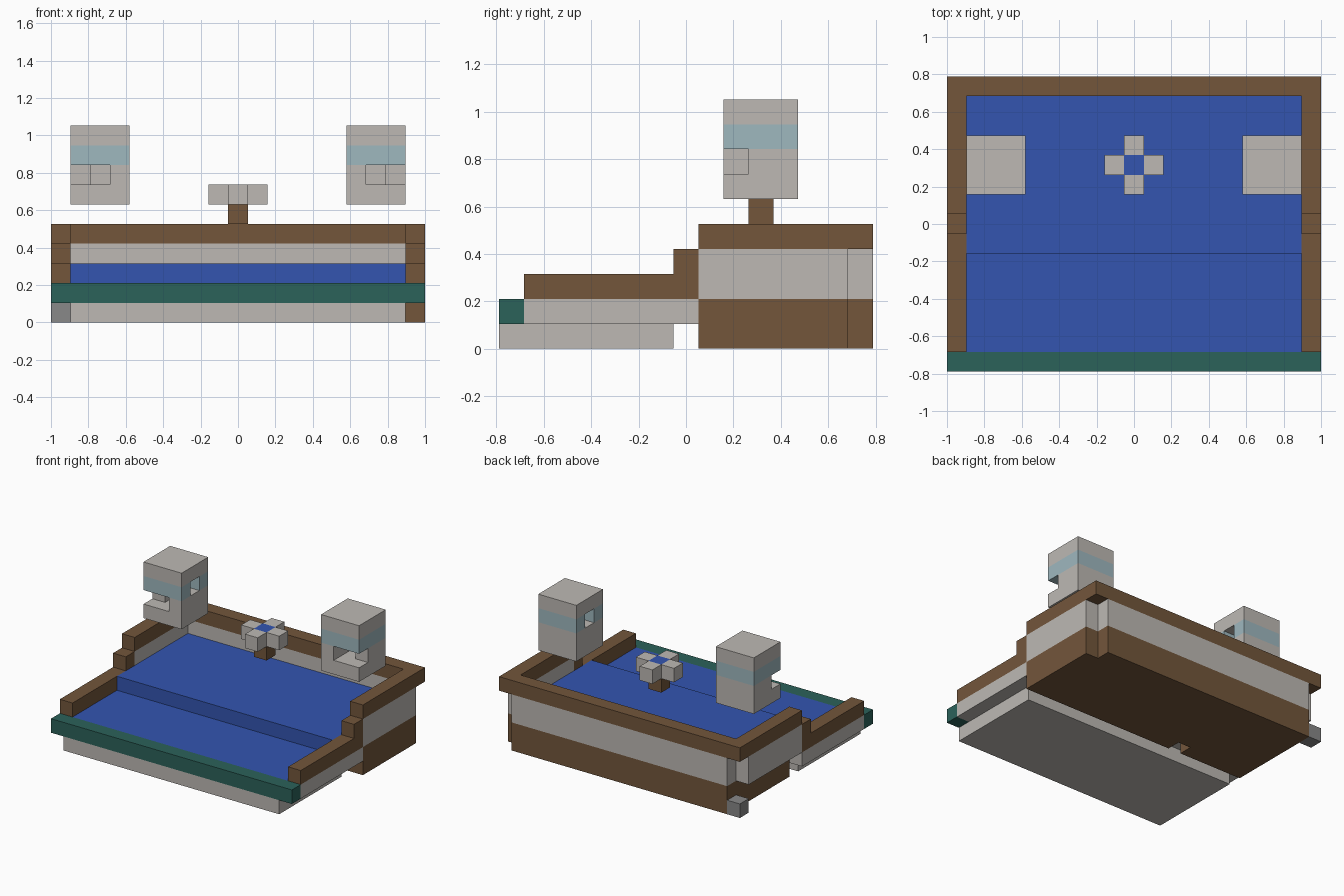
import bpy
import bmesh
from mathutils import Matrix, Vector

if "Cube" in bpy.data.objects:
    bpy.data.objects.remove(bpy.data.objects["Cube"], do_unlink=True)

# The model is laid out on a block grid: 19 wide, 15 deep, 10 high
WIDE, DEEP = 19, 15
UNIT = 2 / WIDE


def material(name, code):
    srgb = [int(code[i:i + 2], 16) / 255 for i in (0, 2, 4)]
    colour = [((c + 0.055) / 1.055) ** 2.4 for c in srgb] + [1]
    mat = bpy.data.materials.new(name)
    mat.use_nodes = True
    mat.diffuse_color = colour
    mat.node_tree.nodes["Principled BSDF"].inputs["Base Color"].default_value = colour
    return mat


wood = material("brown wood", "73563B")
plaster = material("pale grey plaster", "BDB9B4")
water = material("blue water", "3355B0")
teal = material("dark teal", "2B625A")
glass = material("pale blue glass", "9FB8BF")
stone = material("mid grey stone", "888888")


def part(name, mat, *boxes):
    """One object from boxes, each given as x, y and z ranges in blocks."""
    bm = bmesh.new()
    for box in boxes:
        low, high = (Vector(corner) for corner in zip(*box))
        centre = (low + high) / 2 - Vector((WIDE / 2, DEEP / 2, 0))
        place = Matrix.Translation(centre * UNIT) @ Matrix.Diagonal((high - low) * UNIT).to_4x4()
        bmesh.ops.create_cube(bm, size=1, matrix=place)
    mesh = bpy.data.meshes.new(name)
    bm.to_mesh(mesh)
    bm.free()
    mesh.materials.append(mat)
    obj = bpy.data.objects.new(name, mesh)
    bpy.context.collection.objects.link(obj)
    return obj


def flip(box):
    (a, b), y, z = box
    return (WIDE - b, WIDE - a), y, z


def pair(box):
    return box, flip(box)


inner = (1, 18)   # width between the side walls
edge = (18, 19)   # left side wall

# Front basin: footing, sill, curbs and shallow water
part("front_footing", plaster, (inner, (0, 7), (0, 1)))
part("front_sill", teal, ((0, WIDE), (0, 1), (1, 2)))
part("front_basin", plaster, *pair((edge, (1, 8), (1, 2))), (inner, (6, 8), (1, 2)))
part("front_curbs", wood, *pair((edge, (1, 8), (2, 3))), *pair((edge, (7, 8), (3, 4))))
part("shallow_water", water, (inner, (1, 6), (1, 2)))

# Rear basin: base with a small gap, walls, rim and deep water
part("rear_base", wood,
     (inner, (8, 15), (1, 2)),
     (inner, (9, 15), (0, 1)),
     ((1, 6), (8, 9), (0, 1)),
     ((7, 18), (8, 9), (0, 1)),
     (edge, (8, 14), (0, 2)))
part("rear_walls", plaster, (inner, (14, 15), (2, 4)), *pair((edge, (8, 14), (2, 4))))
part("rear_rim", wood, ((0, WIDE), (14, 15), (4, 5)), *pair((edge, (8, 14), (4, 5))))
part("deep_water", water, (inner, (6, 14), (2, 3)))
part("corner_stone", stone, ((0, 1), (14, 15), (0, 1)))

# Fountain: stem, four spouts and a water core
part("fountain_stem", wood, ((9, 10), (10, 11), (5, 6)))
part("fountain_spouts", plaster,
     *pair(((10, 11), (10, 11), (6, 7))),
     ((9, 10), (9, 10), (6, 7)),
     ((9, 10), (11, 12), (6, 7)))
part("fountain_core", water, ((9, 10), (10, 11), (6, 7)))

# Lanterns: hollow, with an open front outer corner and an inner window
full_x, full_y = (15, 18), (9, 12)
body = [
    (full_x, full_y, (6, 7)),
    ((15, 16), full_y, (7, 8)),
    ((16, 18), (11, 12), (7, 8)),
    ((17, 18), (10, 11), (7, 8)),
    (full_x, full_y, (9, 10)),
]
band = [
    (full_x, (9, 10), (8, 9)),
    (full_x, (11, 12), (8, 9)),
    ((17, 18), (10, 11), (8, 9)),
]
for side in ("left", "right"):
    part(side + "_lantern_body", plaster, *body)
    part(side + "_lantern_band", glass, *band)
    body, band = [flip(b) for b in body], [flip(b) for b in band]
